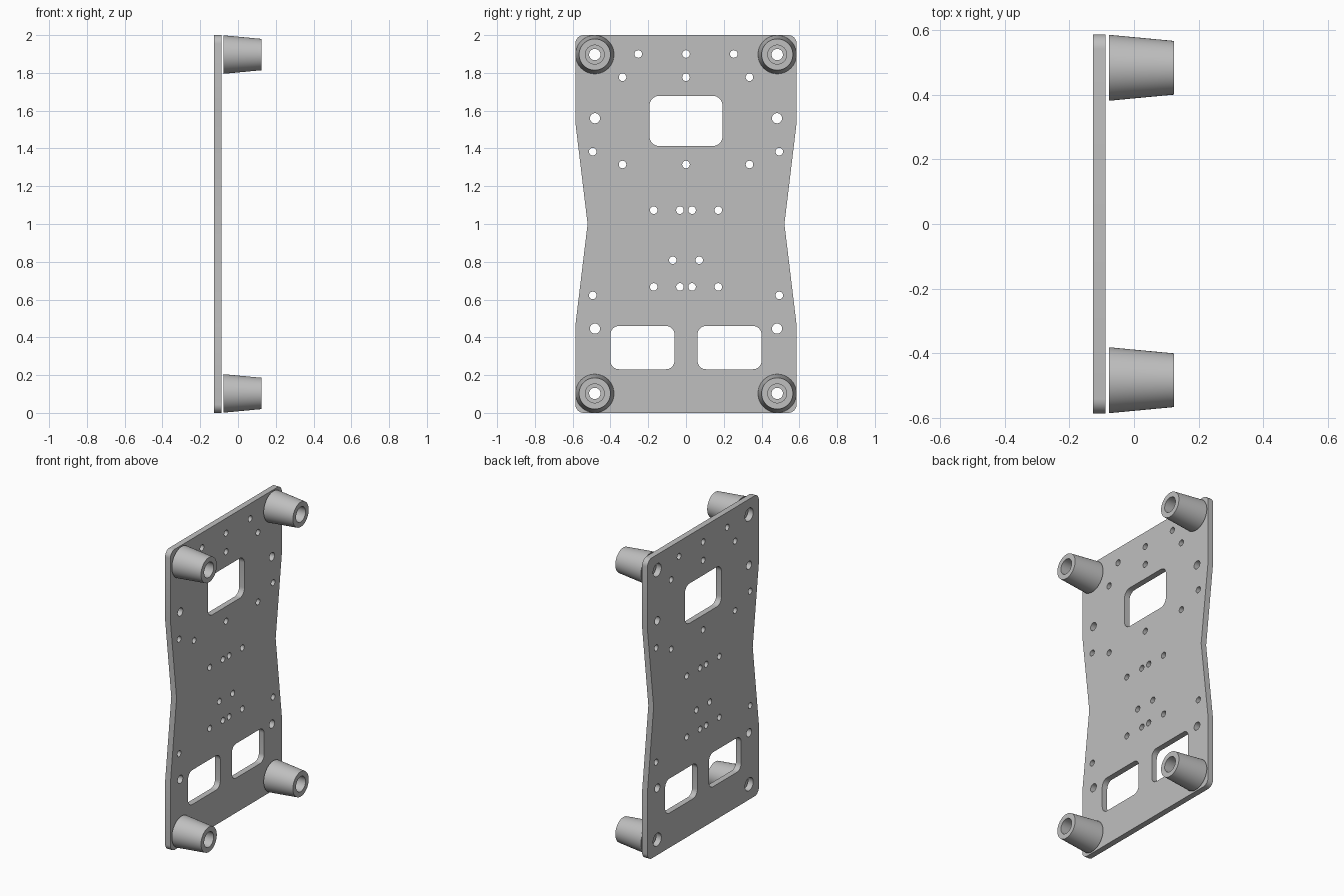
import bpy, bmesh
from math import sin, cos, pi, radians
from mathutils import Matrix, Vector

cube = bpy.data.objects.get("Cube")
if cube:
    bpy.data.objects.remove(cube, do_unlink=True)

grey = bpy.data.materials.new("plain grey")
grey.use_nodes = True
colour = (0.52, 0.52, 0.52, 1)
grey.diffuse_color = colour
grey.node_tree.nodes["Principled BSDF"].inputs["Base Color"].default_value = colour

PLATE_X, PLATE_T = -0.107, 0.039
FOOT_Y, FOOT_Z = 0.483, (0.103, 1.897)


def circle(y, z, r, n=32):
    return [(y + r * cos(2 * pi * i / n), z + r * sin(2 * pi * i / n)) for i in range(n)]


def rounded_rect(y0, y1, z0, z1, r, n=8):
    corners = [(y1 - r, z1 - r), (y0 + r, z1 - r), (y0 + r, z0 + r), (y1 - r, z0 + r)]
    return [(cy + r * cos(pi / 2 * (q + i / n)), cz + r * sin(pi / 2 * (q + i / n)))
            for q, (cy, cz) in enumerate(corners) for i in range(n + 1)]


def smooth(obj):
    bpy.ops.object.select_all(action='DESELECT')
    obj.select_set(True)
    bpy.context.view_layer.objects.active = obj
    bpy.ops.object.shade_smooth_by_angle(angle=radians(30))


# Plate outline: rounded corners with a narrowed waist
body = rounded_rect(-0.586, 0.586, 0, 2, 0.045)
half = len(body) // 4
shoulder, waist = 0.54, 0.521
outline = body[:2 * half] + [(-0.586, 1 + shoulder), (-waist, 1), (-0.586, 1 - shoulder)]
outline += body[2 * half:] + [(0.586, 1 - shoulder), (waist, 1), (0.586, 1 + shoulder)]

# Windows
loops = [outline,
         rounded_rect(-0.193, 0.193, 1.413, 1.678, 0.05),
         rounded_rect(0.061, 0.4, 0.231, 0.46, 0.045),
         rounded_rect(-0.4, -0.061, 0.231, 0.46, 0.045)]

# Drilled holes, mirrored about the centre line: height, radius, offsets
rows = [(1.9, 0.02, (0, 0.253)), (1.777, 0.02, (0, 0.336)), (1.315, 0.02, (0, 0.336)),
        (1.56, 0.027, (0.482,)), (0.446, 0.027, (0.482,)),
        (1.383, 0.02, (0.494,)), (0.622, 0.02, (0.494,)),
        (1.073, 0.02, (0.032, 0.171)), (0.667, 0.02, (0.032, 0.171)),
        (0.808, 0.02, (0.07,))]
rows += [(z, 0.043, (FOOT_Y,)) for z in FOOT_Z]
for z, r, offsets in rows:
    for y in offsets:
        for side in ((1, -1) if y else (1,)):
            loops.append(circle(side * y, z, r))

# Plate: filled and extruded curve, stood upright facing +x
curve = bpy.data.curves.new("plate", 'CURVE')
curve.dimensions = '2D'
curve.fill_mode = 'BOTH'
curve.extrude = PLATE_T / 2
for pts in loops:
    spline = curve.splines.new('POLY')
    spline.points.add(len(pts) - 1)
    for p, (y, z) in zip(spline.points, pts):
        p.co = (y, z, 0, 1)
    spline.use_cyclic_u = True
curve.materials.append(grey)
plate = bpy.data.objects.new("plate", curve)
bpy.context.collection.objects.link(plate)
plate.matrix_world = Matrix(((0, 0, 1, PLATE_X), (1, 0, 0, 0), (0, 1, 0, 0), (0, 0, 0, 1)))
bpy.ops.object.select_all(action='DESELECT')
plate.select_set(True)
bpy.context.view_layer.objects.active = plate
bpy.ops.object.convert(target='MESH')
plate = bpy.context.view_layer.objects.active
bm = bmesh.new()
bm.from_mesh(plate.data)
bmesh.ops.remove_doubles(bm, verts=bm.verts, dist=0.0001)
bmesh.ops.recalc_face_normals(bm, faces=bm.faces)
bm.to_mesh(plate.data)
bm.free()
smooth(plate)

# Foot: turned taper with a counterbore and a through hole
profile = [(-0.078, 0.03), (-0.078, 0.102), (0.124, 0.083), (0.124, 0.05),
           (-0.04, 0.05), (-0.04, 0.03)]
bm = bmesh.new()
ring = [bm.verts.new((x, r, 0)) for x, r in profile]
edges = [bm.edges.new((ring[i - 1], ring[i])) for i in range(len(ring))]
bmesh.ops.spin(bm, geom=ring + edges, cent=(0, 0, 0), axis=(1, 0, 0), angle=2 * pi, steps=64)
bmesh.ops.remove_doubles(bm, verts=bm.verts, dist=0.0001)
bmesh.ops.recalc_face_normals(bm, faces=bm.faces)
foot_mesh = bpy.data.meshes.new("foot")
bm.to_mesh(foot_mesh)
bm.free()
foot_mesh.materials.append(grey)
for level, z in zip(("lower", "upper"), FOOT_Z):
    for side, y in (("front", -FOOT_Y), ("back", FOOT_Y)):
        foot = bpy.data.objects.new(f"{level}_{side}_foot", foot_mesh.copy())
        foot.location = Vector((0, y, z))
        bpy.context.collection.objects.link(foot)
        smooth(foot)
